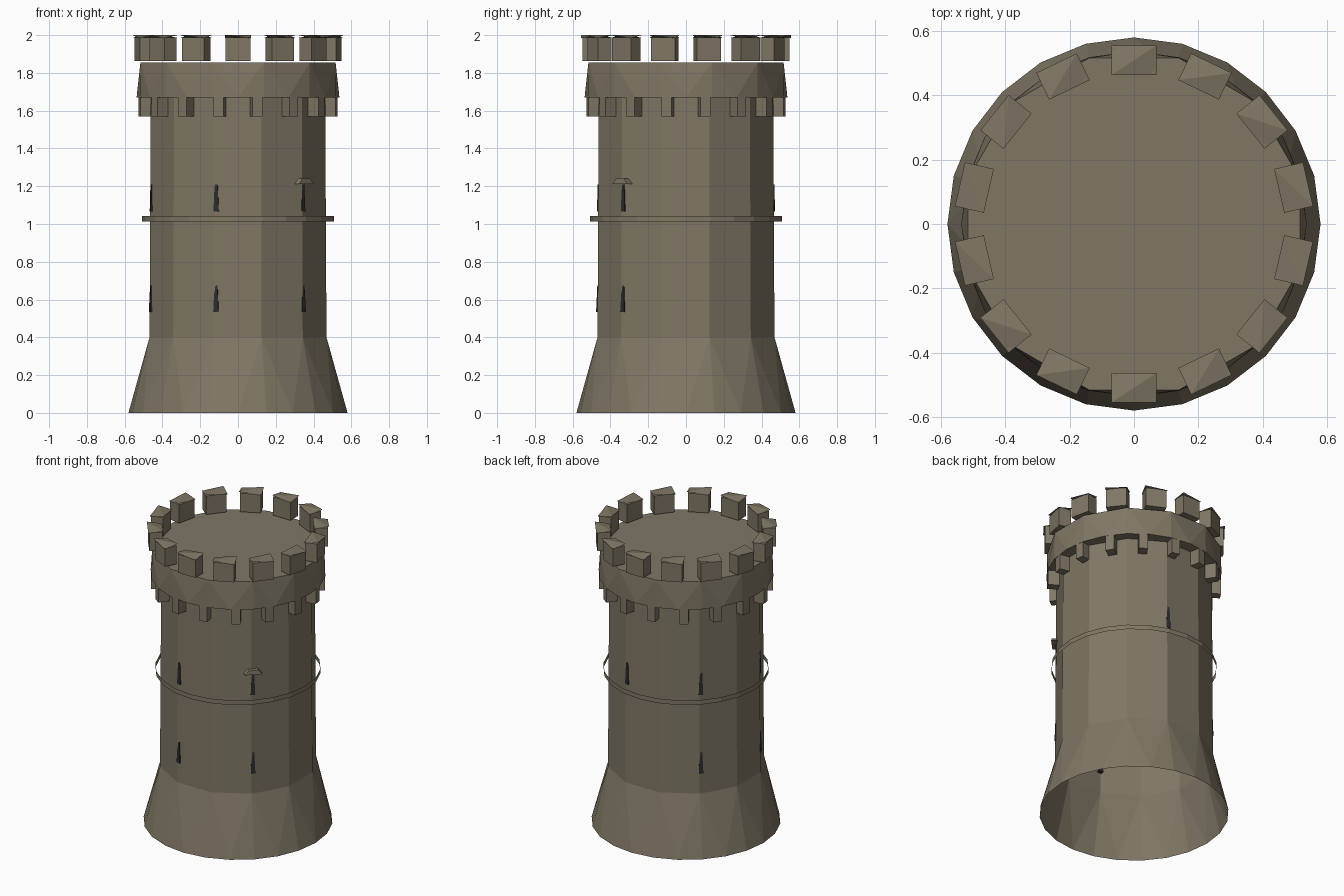
import bpy, math
from mathutils import Matrix, Vector

if "Cube" in bpy.data.objects:
    bpy.data.objects.remove(bpy.data.objects["Cube"])


def material(name, rgb):
    m = bpy.data.materials.new(name)
    m.diffuse_color = (*rgb, 1)
    m.use_nodes = True
    m.node_tree.nodes["Principled BSDF"].inputs["Base Color"].default_value = m.diffuse_color
    return m


STONE = material("stone", (0.215, 0.185, 0.13))
DARK = material("dark", (0.025, 0.025, 0.03))


def make(name, verts, faces, mat=STONE):
    me = bpy.data.meshes.new(name)
    me.from_pydata(verts, [], faces)
    me.materials.append(mat)
    ob = bpy.data.objects.new(name, me)
    bpy.context.collection.objects.link(ob)
    return ob


def ring(n, r, z, start=0):
    return [(r * math.cos(math.radians(start + 360 * i / n)),
             r * math.sin(math.radians(start + 360 * i / n)), z) for i in range(n)]


def taper(a, b):
    """Faces joining a 24-sided ring (first index a) to a 12-sided ring (b) above it."""
    f = []
    for k in range(12):
        lo = [a + (2 * k + j) % 24 for j in (1, 2, 3)]
        u, v = b + k, b + (k + 1) % 12
        f += [(lo[0], lo[1], u), (lo[1], lo[2], v), (lo[1], v, u)]
    return f


def band(a, b, n):
    return [(a + i, a + (i + 1) % n, b + (i + 1) % n, b + i) for i in range(n)]


def block(name, angle, radius, bottom, top, z0, z1, mat=STONE):
    """Six-sided block facing outwards; bottom/top = (radial depth, width)."""
    vs = []
    for (d, w), z in ((bottom, z0), (top, z1)):
        vs += [(radius + sx * d / 2, sy * w / 2, z)
               for sx, sy in ((-1, -1), (1, -1), (1, 1), (-1, 1))]
    faces = [(3, 2, 1, 0), (4, 5, 6, 7)] + band(0, 4, 4)
    return place(name, vs, faces, angle, mat)


def place(name, vs, faces, angle, mat=STONE):
    rot = Matrix.Rotation(math.radians(angle), 3, 'Z')
    return make(name, [rot @ Vector(v) for v in vs], faces, mat)


# Flared foot and hollow shaft, open underneath
make("tower_wall",
     ring(24, 0.58, 0) + ring(12, 0.485, 0.4, 15) + ring(12, 0.478, 1.67, 15),
     taper(0, 24) + band(24, 36, 12))

# Parapet drum with roof deck and underside ledge
under = [(24 + 12 + k, 24 + 12 + (k + 1) % 12) for k in range(12)]
ledge = [tuple(reversed(f)) for f in taper(0, 36)]
make("parapet",
     ring(24, 0.537, 1.67) + ring(12, 0.535, 1.855, 15) + ring(12, 0.478, 1.67, 15),
     taper(0, 24) + [tuple(range(24, 36))] + ledge)

# Thin string course standing off the wall
make("string_course", ring(24, 0.507, 1.012) + ring(24, 0.507, 1.043), band(0, 24, 24))

# Corbels under the parapet
for i in range(16):
    block("corbel", 11.25 + i * 22.5, 0.49, (0.085, 0.055), (0.085, 0.055), 1.57, 1.675)

# Merlons with thin ridged caps
for i in range(14):
    a = 90 + i * 360 / 14
    block("merlon", a, 0.508, (0.08, 0.13), (0.08, 0.13), 1.863, 1.988)
    cap = [(0.463, -0.07, 1.985), (0.555, -0.07, 2.0), (0.555, 0.07, 1.985), (0.463, 0.07, 2.0)]
    place("merlon_cap", cap, [(0, 1, 3), (1, 2, 3), (0, 2, 1), (0, 3, 2)], a)

# Arrow slits in two tiers
for a in (136, 196, 256, 316):
    block("arrow_slit", a, 0.472, (0.03, 0.028), (0.02, 0.016), 0.535, 0.675, DARK)
for a in (76, 136, 196, 256, 316):
    block("arrow_slit", a, 0.47, (0.025, 0.028), (0.02, 0.016), 1.065, 1.21, DARK)

# Small hood above one slit
block("slit_hood", 316, 0.485, (0.04, 0.11), (0.035, 0.06), 1.212, 1.24)
